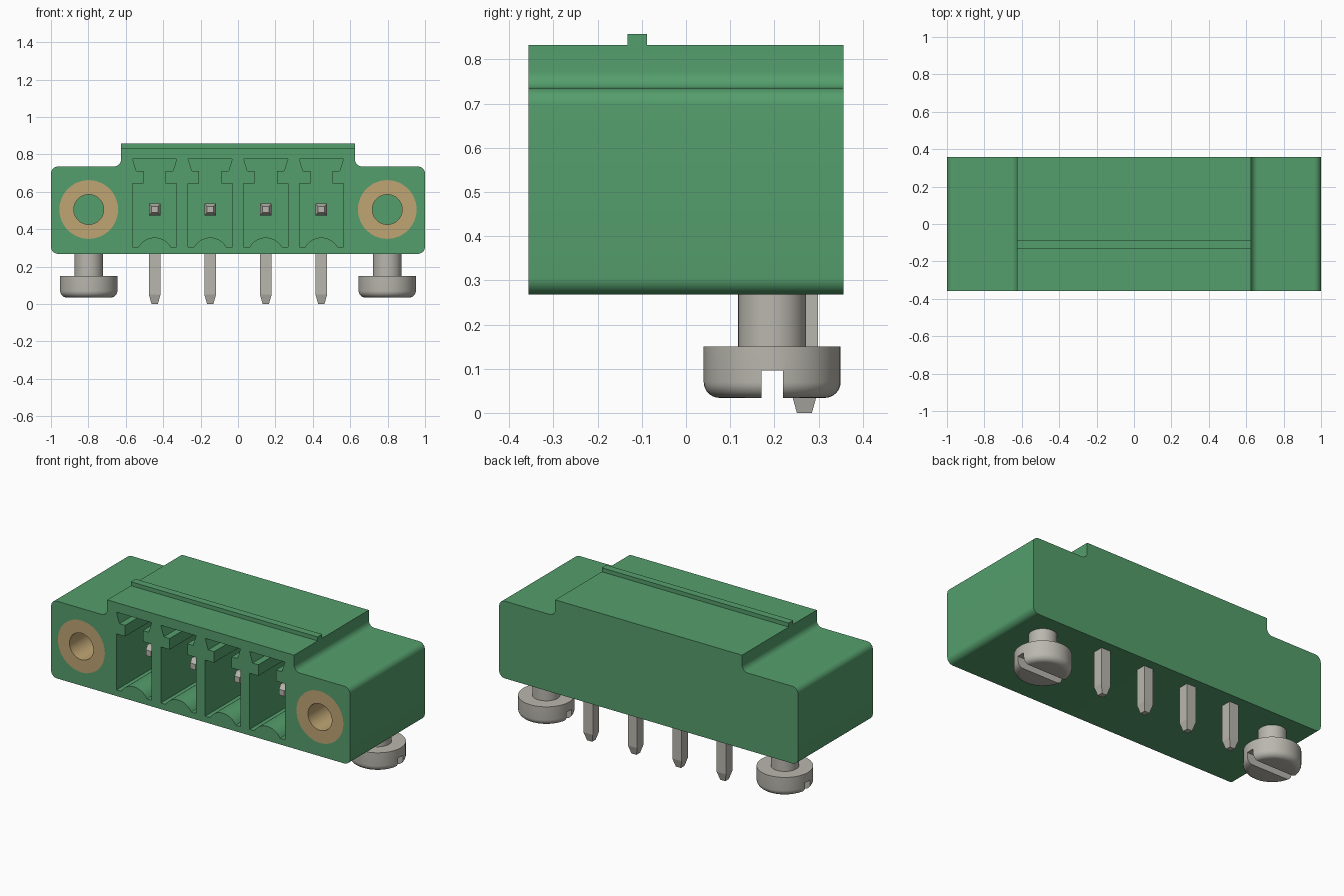
import bpy, bmesh, math
from mathutils import Vector

if "Cube" in bpy.data.objects:
    bpy.data.objects.remove(bpy.data.objects["Cube"], do_unlink=True)


def material(name, rgb):
    m = bpy.data.materials.new(name)
    m.use_nodes = True
    m.diffuse_color = (*rgb, 1)
    m.node_tree.nodes["Principled BSDF"].inputs["Base Color"].default_value = (*rgb, 1)
    return m


GREEN = material("green plastic", (0.089, 0.342, 0.150))
BRASS = material("brass", (0.52, 0.376, 0.174))
STEEL = material("tinned steel", (0.485, 0.474, 0.423))


def finish(name, bm, mat):
    bmesh.ops.recalc_face_normals(bm, faces=bm.faces)
    me = bpy.data.meshes.new(name)
    bm.to_mesh(me)
    bm.free()
    me.materials.append(mat)
    ob = bpy.data.objects.new(name, me)
    bpy.context.collection.objects.link(ob)
    return ob


def activate(ob):
    bpy.ops.object.select_all(action='DESELECT')
    ob.select_set(True)
    bpy.context.view_layer.objects.active = ob


def smooth(ob):
    activate(ob)
    bpy.ops.object.shade_smooth_by_angle(angle=math.radians(30))


def cut(ob, cutter):
    mod = ob.modifiers.new("cut", 'BOOLEAN')
    mod.operation, mod.solver, mod.object = 'DIFFERENCE', 'EXACT', cutter
    activate(ob)
    bpy.ops.object.modifier_apply(modifier=mod.name)
    bpy.data.objects.remove(cutter, do_unlink=True)


def arc(cx, cz, r, a0, a1, n=8):
    angles = [math.radians(a0 + (a1 - a0) * i / n) for i in range(n + 1)]
    return [(cx + r * math.cos(a), cz + r * math.sin(a)) for a in angles]


def mirrored(half):
    """Close a right-hand half outline with its mirror image."""
    return half + [(-x, z) for x, z in reversed(half)]


def prism(name, outline, y0, y1, mat, dx=0):
    """Extrude an x-z outline from y0 to y1."""
    bm = bmesh.new()
    face = bm.faces.new([bm.verts.new((x + dx, y0, z)) for x, z in outline])
    ext = bmesh.ops.extrude_face_region(bm, geom=[face])
    verts = [g for g in ext["geom"] if isinstance(g, bmesh.types.BMVert)]
    bmesh.ops.translate(bm, verts=verts, vec=(0, y1 - y0, 0))
    return finish(name, bm, mat)


def box_outline(x0, x1, z0, z1):
    return [(x0, z0), (x1, z0), (x1, z1), (x0, z1)]


def lathe(name, profile, mat, closed=False, n=48):
    """Revolve an (r, z) profile about z."""
    bm = bmesh.new()
    vs = [bm.verts.new((r, 0, z)) for r, z in profile]
    edges = [bm.edges.new(p) for p in zip(vs, vs[1:])]
    if closed:
        edges.append(bm.edges.new((vs[-1], vs[0])))
    bmesh.ops.spin(bm, geom=vs + edges, cent=(0, 0, 0), axis=(0, 0, 1),
                   angle=2 * math.pi, steps=n, use_merge=True)
    bmesh.ops.remove_doubles(bm, verts=bm.verts, dist=1e-5)
    return finish(name, bm, mat)


FRONT, BACK = -0.357, 0.357
BOTTOM, SHOULDER, TOP = 0.268, 0.735, 0.833
CENTRES = [(-1.5 + i) * 0.297 for i in range(4)]
FLANGE_X, AXIS_Z = 0.798, 0.505

# Housing with rounded flanges and a raised middle
R = 0.038
half = (arc(1 - R, BOTTOM + R, R, -90, 0) + arc(1 - R, SHOULDER - R, R, 0, 90)
        + arc(0.625 + R, SHOULDER + R, R, 270, 180) + [(0.625, TOP)])
housing = prism("housing", mirrored(half), FRONT, BACK, GREEN)

# Keyed contact pockets, with a curved rise in the floor
bump_w, bump_h = 0.086, 0.05
br = (bump_w ** 2 + bump_h ** 2) / (2 * bump_h)
a = math.degrees(math.asin(bump_w / br))
floor = 0.305
rise = arc(0, floor + bump_h - br, br, 90, 90 - a)[1:]
pocket = rise + [(0.118, floor), (0.118, 0.644), (0.059, 0.644), (0.059, 0.711),
                 (0.098, 0.711), (0.118, 0.775)]
for cx in CENTRES:
    cut(housing, prism("pocket_cutter", mirrored(pocket), FRONT - 0.1, 0.17, GREEN, cx))

# Seats for the threaded inserts
INSERT_END = 0.1
for s in (-1, 1):
    seat = arc(s * FLANGE_X, AXIS_Z, 0.157, 0, 360, 48)[:-1]
    cut(housing, prism("seat_cutter", seat, FRONT - 0.1, INSERT_END, GREEN))
smooth(housing)

# Rib across the roof
prism("top_rib", box_outline(-0.625, 0.625, TOP - 0.01, 0.857), -0.132, -0.088, GREEN)

for side, s in (("right", -1), ("left", 1)):
    # Threaded insert, flush with the front face
    length = INSERT_END - FRONT
    sleeve = lathe(side + "_insert", [(0.08, 0), (0.157, 0), (0.157, length), (0.08, length)],
                   BRASS, closed=True)
    sleeve.rotation_euler.x = -math.pi / 2
    sleeve.location = (s * FLANGE_X, FRONT, AXIS_Z)
    smooth(sleeve)

    # Slotted mounting screw below the flange
    edge = [(r, z) for r, z in arc(0.155 - 0.036, 0.034 + 0.036, 0.036, -90, 0)]
    screw = lathe(side + "_screw", [(0, 0.034)] + edge
                  + [(0.155, 0.15), (0.077, 0.15), (0.077, 0.30), (0, 0.30)], STEEL)
    cut(screw, prism("slot_cutter", box_outline(-0.3, 0.3, -0.1, 0.096), -0.024, 0.024, STEEL))
    screw.location = (s * FLANGE_X, 0.195, 0)
    smooth(screw)

# Bent square contact pins with tapered ends
H, T, PIN_Y = 0.031, 0.017, 0.268
stations = [((-0.22, AXIS_Z), (0, 1), T), ((-0.185, AXIS_Z), (0, 1), H),
            ((PIN_Y, AXIS_Z), (1, 1), H),
            ((PIN_Y, 0.05), (1, 0), H), ((PIN_Y, 0.0), (1, 0), T)]
for i, cx in enumerate(CENTRES):
    bm = bmesh.new()
    rings = []
    for (y, z), (oy, oz), h in stations:
        c, out = Vector((cx, y, z)), Vector((0, oy, oz)) * h
        side = Vector((h, 0, 0))
        rings.append([bm.verts.new(p) for p in
                      (c + side + out, c - side + out, c - side - out, c + side - out)])
    for p, q in zip(rings, rings[1:]):
        for k in range(4):
            bm.faces.new((p[k], p[(k + 1) % 4], q[(k + 1) % 4], q[k]))
    bm.faces.new(rings[0])
    bm.faces.new(rings[-1])
    finish(f"contact_pin_{i + 1}", bm, STEEL)
